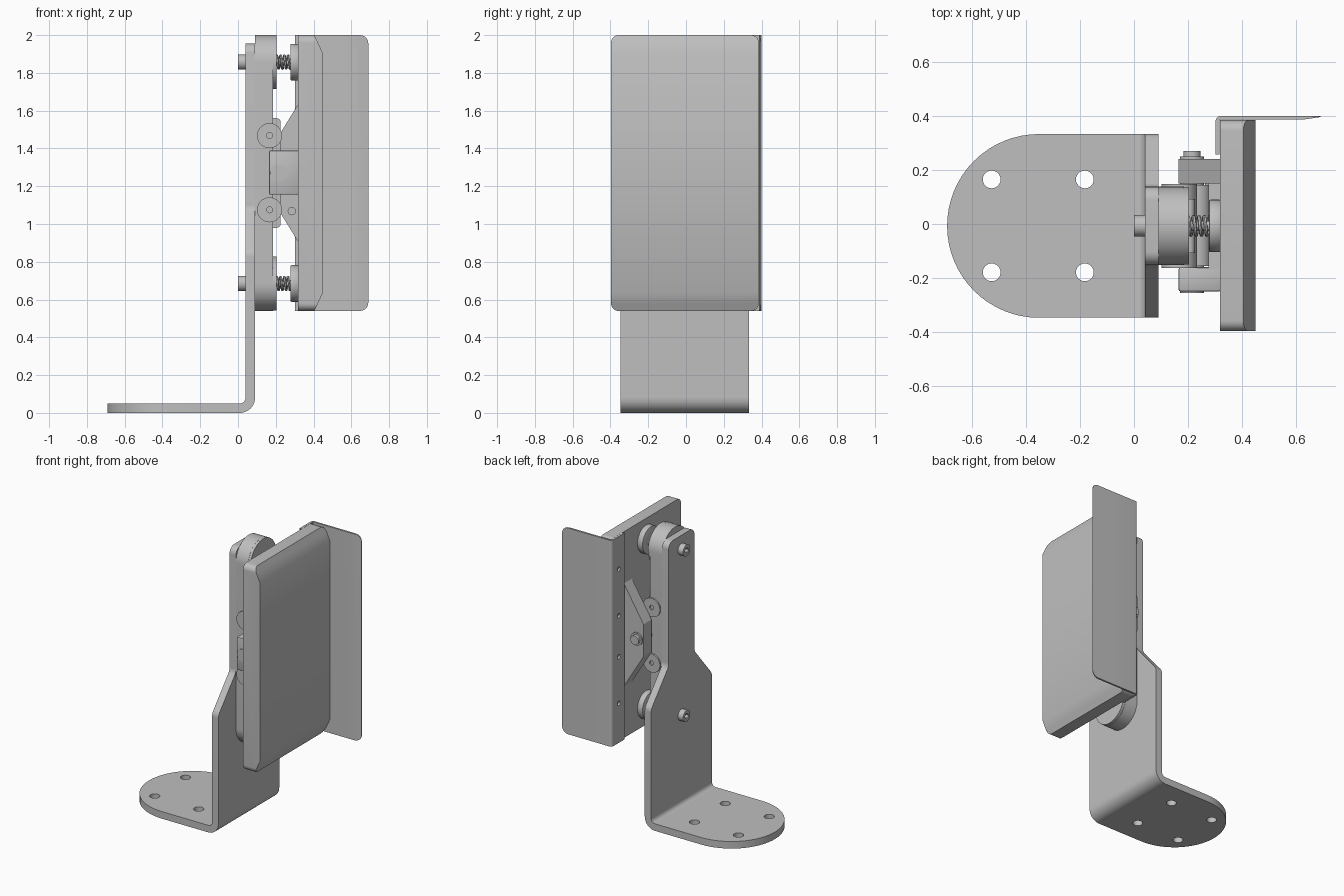
import bpy
import bmesh
import math
from mathutils import Vector

if "Cube" in bpy.data.objects:
    bpy.data.objects.remove(bpy.data.objects["Cube"])

grey = bpy.data.materials.new("plain_grey")
grey.use_nodes = True
grey.diffuse_color = (0.52, 0.52, 0.52, 1)
grey.node_tree.nodes["Principled BSDF"].inputs["Base Color"].default_value = (0.52, 0.52, 0.52, 1)

YC = -0.007             # middle line of bracket and arm
TOP, LOW, MID = 1.857, 0.685, 1.27   # heights of the two spring bolts and the pivot
parts = []


def register(name, mesh):
    obj = bpy.data.objects.new(name, mesh)
    bpy.context.collection.objects.link(obj)
    if not mesh.materials:
        mesh.materials.append(grey)
    parts.append(obj)
    return obj


def place(axis, u, v, w):
    """Map outline coordinates u, v and depth w along the axis to x, y, z."""
    return {"x": (w, u, v), "y": (u, w, v), "z": (u, v, w)}[axis]


def prism(name, axis, outline, start, end):
    bm = bmesh.new()
    face = bm.faces.new([bm.verts.new(place(axis, u, v, start)) for u, v in outline])
    moved = bmesh.ops.extrude_face_region(bm, geom=[face], use_keep_orig=True)["geom"]
    verts = [g for g in moved if isinstance(g, bmesh.types.BMVert)]
    bmesh.ops.translate(bm, verts=verts, vec=Vector(place(axis, 0, 0, end - start)))
    bmesh.ops.recalc_face_normals(bm, faces=bm.faces)
    mesh = bpy.data.meshes.new(name)
    bm.to_mesh(mesh)
    bm.free()
    return register(name, mesh)


def circle(u, v, r, sides=40):
    steps = [2 * math.pi * i / sides for i in range(sides)]
    return [(u + r * math.cos(a), v + r * math.sin(a)) for a in steps]


def rounded(points, radii, steps=8):
    """Round each polygon corner by its radius."""
    out = []
    for i, (p, r) in enumerate(zip(points, radii)):
        p = Vector(p)
        if r == 0:
            out.append(tuple(p))
            continue
        a = (Vector(points[i - 1]) - p).normalized()
        b = (Vector(points[(i + 1) % len(points)]) - p).normalized()
        half = a.angle(b) / 2
        centre = p + (a + b).normalized() * r / math.sin(half)
        first = (p + a * r / math.tan(half) - centre).normalized()
        last = (p + b * r / math.tan(half) - centre).normalized()
        for k in range(steps + 1):
            out.append(tuple(centre + first.slerp(last, k / steps) * r))
    return out


def box(u0, v0, u1, v1):
    return [(u0, v0), (u1, v0), (u1, v1), (u0, v1)]


def bake(obj):
    """Apply all modifiers of an object."""
    graph = bpy.context.evaluated_depsgraph_get()
    mesh = bpy.data.meshes.new_from_object(obj.evaluated_get(graph))
    obj.modifiers.clear()
    obj.data = mesh


def combine(obj, other, operation="DIFFERENCE"):
    mod = obj.modifiers.new("cut", "BOOLEAN")
    mod.operation, mod.object, mod.solver = operation, other, "EXACT"
    bake(obj)
    parts.remove(other)
    bpy.data.objects.remove(other)


def bevel(obj, width):
    mod = obj.modifiers.new("bevel", "BEVEL")
    mod.width, mod.segments, mod.limit_method = width, 2, "ANGLE"
    bake(obj)


def cylinder(name, axis, u, v, r, start, end, sides=40):
    return prism(name, axis, circle(u, v, r, sides), start, end)


# Base plate with a round end and four holes
arc = [math.pi * (0.5 + i / 32) for i in range(33)]
base = prism("base_plate", "z", [(0.01, YC - 0.34), (0.01, YC + 0.34)]
             + [(-0.352 + 0.34 * math.cos(a), YC + 0.34 * math.sin(a)) for a in arc], 0, 0.05)
for x in (-0.527, -0.182):
    for y in (-0.172, 0.172):
        combine(base, cylinder("hole", "z", x, YC + y, 0.033, -0.1, 0.1, 24))

# Bend between base and upright
quarter = [math.pi / 2 * i / 10 for i in range(11)]
prism("bracket_bend", "y",
      [(0.01 + 0.08 * math.sin(a), 0.08 - 0.08 * math.cos(a)) for a in quarter]
      + [(0.01 + 0.03 * math.sin(a), 0.08 - 0.03 * math.cos(a)) for a in reversed(quarter)],
      YC - 0.34, YC + 0.34)

# Upright plate, wide below and narrow above
right_half = [(0.34, 0.08), (0.34, 0.85), (0.145, 1.08), (0.145, 1.955)]
outline = [(YC + y, z) for y, z in right_half] + [(YC - y, z) for y, z in reversed(right_half)]
prism("upright_plate", "x", rounded(outline, [0, 0.06, 0.06, 0.05, 0.05, 0.06, 0.06, 0]), 0.04, 0.09)

# Arm with round ends, and a raised disc on each end
stadium = rounded(box(YC - 0.145, LOW - 0.145, YC + 0.145, TOP + 0.143), [0.1449] * 4, 16)
prism("arm", "x", stadium, 0.09, 0.185)
strip = rounded(box(0.18, 0.98, 0.225, 1.56), [0, 0.02, 0.02, 0])
prism("arm_pivot_strip", "y", strip, YC - 0.1, YC + 0.1)

for label, z in (("upper", TOP), ("lower", LOW)):
    cylinder(label + "_arm_disc", "x", YC, z, 0.143, 0.18, 0.203, 48)
    # Socket bolt
    head = cylinder(label + "_bolt_head", "x", YC, z, 0.04, 0.0, 0.04, 32)
    combine(head, cylinder("socket", "x", YC, z, 0.02, -0.02, 0.022, 6))
    cylinder(label + "_bolt_shaft", "x", YC, z, 0.018, 0.19, 0.29, 20)
    cup = cylinder(label + "_spring_cup", "x", YC, z, 0.097, 0.277, 0.322)
    bevel(cup, 0.006)
    # Spring
    curve = bpy.data.curves.new(label + "_spring", "CURVE")
    curve.dimensions, curve.bevel_depth, curve.bevel_resolution = "3D", 0.007, 1
    turns, per_turn = 4, 20
    spline = curve.splines.new("POLY")
    spline.points.add(turns * per_turn)
    for i, point in enumerate(spline.points):
        a = 2 * math.pi * i / per_turn
        point.co = (0.2 + 0.08 * i / (turns * per_turn),
                    YC + 0.034 * math.cos(a), z + 0.034 * math.sin(a), 1)
    helper = bpy.data.objects.new("spring_path", curve)
    bpy.context.collection.objects.link(helper)
    graph = bpy.context.evaluated_depsgraph_get()
    mesh = bpy.data.meshes.new_from_object(helper.evaluated_get(graph))
    bpy.data.objects.remove(helper)
    register(label + "_spring", mesh)

# Rollers across the arm
for label, z in (("upper", 1.468), ("lower", 1.075)):
    roller = cylinder(label + "_roller", "y", 0.167, z, 0.066, YC - 0.155, YC + 0.155)
    combine(roller, cylinder("hole", "y", 0.167, z, 0.016, -0.3, 0.3, 16))

# Pivot: clevis cheeks, barrel and pin
prism("rear_cheek", "y", [(0.322, 0.9), (0.322, 1.64), (0.165, 1.385), (0.165, 1.155)], 0.15, 0.24)
front_cheek = prism("front_cheek", "y", box(0.165, 1.155, 0.322, 1.39), -0.25, -0.16)
bevel(front_cheek, 0.008)
prism("clevis_web", "y", box(0.275, 1.155, 0.322, 1.39), -0.2, 0.2)
cylinder("pivot_barrel", "y", 0.235, MID, 0.05, -0.155, 0.145)
cylinder("pivot_pin", "y", 0.215, MID, 0.045, -0.256, 0.25, 32)
cylinder("pivot_bolt_head", "y", 0.215, MID, 0.032, 0.24, 0.27, 24)
cylinder("cheek_screw", "y", 0.285, 1.068, 0.022, 0.1, 0.17, 20)

# Padded plate with sloping top and bottom
pad = prism("pad", "x", rounded(box(-0.397, 0.54, 0.385, 2.0), [0.04] * 4), 0.318, 0.45)
slopes = prism("slopes", "y", [(0.3, 0.53), (0.4, 0.53), (0.451, 0.64), (0.451, 1.9),
                               (0.4, 2.01), (0.3, 2.01)], -0.5, 0.5)
combine(pad, slopes, "INTERSECT")

# Bent side guard with a screw flange
profile = [(0.302, 0.257), (0.302, 0.4), (0.69, 0.4), (0.69, 0.396), (0.63, 0.387),
           (0.317, 0.387), (0.317, 0.257)]
guard = prism("side_guard", "z", rounded(profile, [0, 0.02, 0, 0, 0, 0, 0]), 0.54, 2.0)
corners = prism("corners", "y", [(0.2, 0.5)] + rounded(box(0.5, 0.54, 0.69, 2.0),
                [0, 0.045, 0.045, 0]) + [(0.2, 2.1)], 0.1, 0.5)
combine(guard, corners, "INTERSECT")
for z in (0.82, 1.15, 1.44, 1.77):
    combine(guard, cylinder("hole", "x", 0.32, z, 0.016, 0.25, 0.3165, 16))

# Smooth shading with sharp edges kept
bpy.ops.object.select_all(action="DESELECT")
for obj in parts:
    obj.select_set(True)
bpy.context.view_layer.objects.active = parts[0]
bpy.ops.object.shade_smooth_by_angle(angle=math.radians(30))
